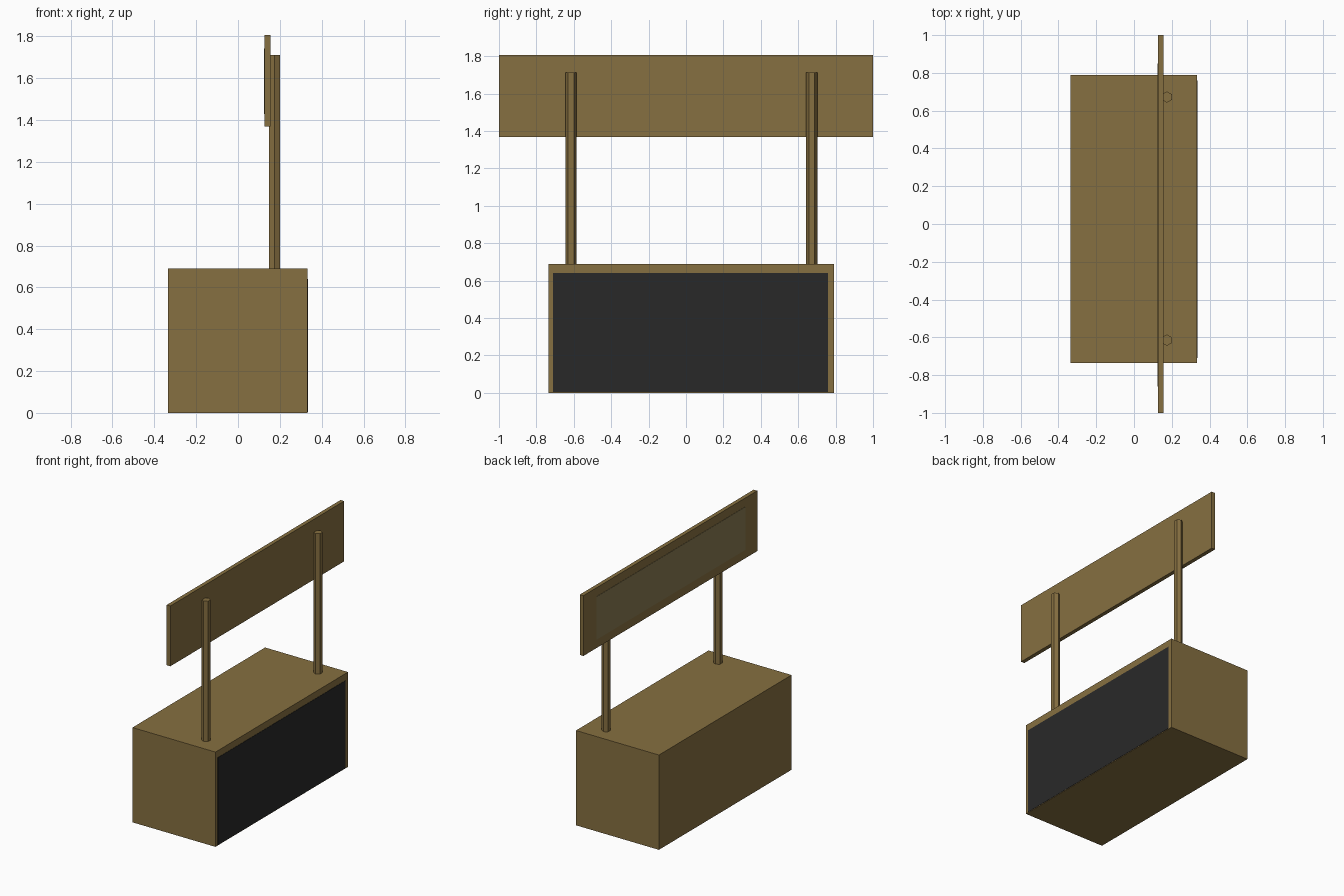
import bpy, bmesh
from math import sin, cos, pi

if "Cube" in bpy.data.objects:
    bpy.data.objects.remove(bpy.data.objects["Cube"])


def material(name, rgb):
    m = bpy.data.materials.new(name)
    m.diffuse_color = (*rgb, 1)
    m.use_nodes = True
    m.node_tree.nodes["Principled BSDF"].inputs["Base Color"].default_value = m.diffuse_color
    return m


wood = material("wood", (0.24, 0.16, 0.052))
black = material("black", (0.022, 0.022, 0.022))
notice = material("notice", (0.25, 0.2, 0.085))


def prism(name, outline, z0, z1, mat):
    """Extrude a flat xy outline from z0 up to z1."""
    bm = bmesh.new()
    base = bm.faces.new([bm.verts.new((x, y, z0)) for x, y in outline])
    top = bmesh.ops.extrude_face_region(bm, geom=[base], use_keep_orig=True)["geom"]
    verts = [g for g in top if isinstance(g, bmesh.types.BMVert)]
    bmesh.ops.translate(bm, vec=(0, 0, z1 - z0), verts=verts)
    bmesh.ops.recalc_face_normals(bm, faces=bm.faces)
    mesh = bpy.data.meshes.new(name)
    bm.to_mesh(mesh)
    bm.free()
    mesh.materials.append(mat)
    obj = bpy.data.objects.new(name, mesh)
    bpy.context.collection.objects.link(obj)
    return obj


def box(name, x0, x1, y0, y1, z0, z1, mat):
    return prism(name, [(x0, y0), (x1, y0), (x1, y1), (x0, y1)], z0, z1, mat)


# counter and the dark opening on its +x side
box("counter", -0.335, 0.333, -0.735, 0.79, 0, 0.69, wood)
box("counter_opening", 0.32, 0.335, -0.71, 0.76, 0.004, 0.64, black)

# hexagonal posts with corners pointing along y
for name, y in (("front_post", -0.615), ("back_post", 0.672)):
    hexagon = [(0.174 + 0.03 * sin(i * pi / 3), y + 0.03 * cos(i * pi / 3)) for i in range(6)]
    prism(name, hexagon, 0.685, 1.712, wood)

# sign board with its inset-coloured face on the -x side
box("sign_board", 0.126, 0.155, -1, 1, 1.368, 1.807, wood)
box("sign_face", 0.124, 0.13, -0.86, 0.85, 1.43, 1.743, notice)
